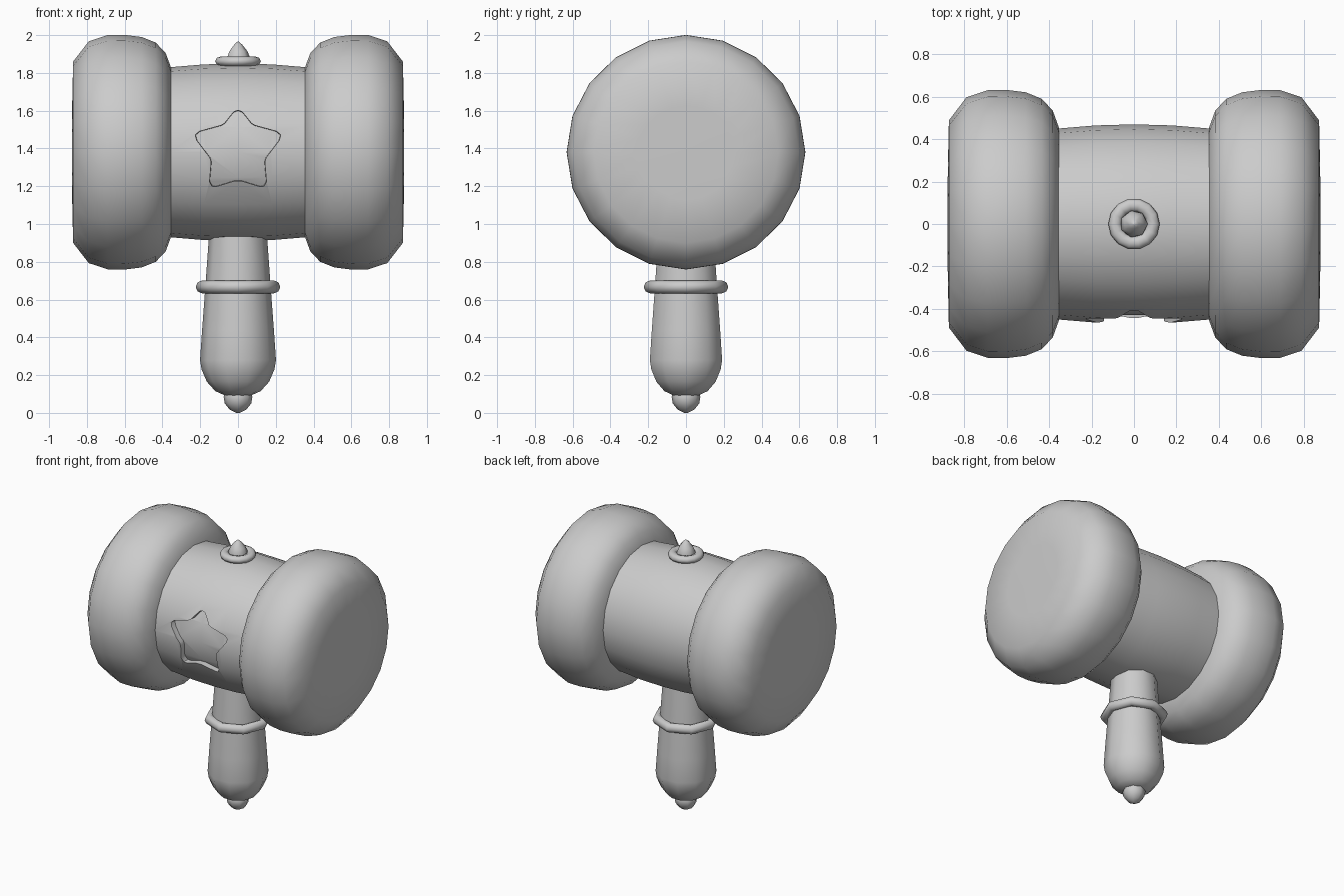
import bpy, bmesh, math
from mathutils import Vector

if "Cube" in bpy.data.objects:
    bpy.data.objects.remove(bpy.data.objects["Cube"])

HEAD_Z = 1.38


def finish(name, bm, angle=45):
    bmesh.ops.recalc_face_normals(bm, faces=bm.faces)
    mesh = bpy.data.meshes.new(name)
    bm.to_mesh(mesh)
    bm.free()
    obj = bpy.data.objects.new(name, mesh)
    bpy.context.collection.objects.link(obj)
    smooth(obj, angle)
    return obj


def smooth(obj, angle):
    bpy.ops.object.select_all(action='DESELECT')
    obj.select_set(True)
    bpy.context.view_layer.objects.active = obj
    bpy.ops.object.shade_smooth_by_angle(angle=math.radians(angle))


def lathe(name, profile, sides, axis='Z', wide=1.0, angle=45):
    """Turn (radius, height) points into a closed solid about z, or about x at head height."""
    bm = bmesh.new()
    rings = []
    for r, h in profile:
        ring = []
        for i in range(sides):
            a = 2 * math.pi * i / sides
            c, s = r * math.cos(a), r * math.sin(a)
            ring.append(bm.verts.new((c, s, h) if axis == 'Z' else (h, s * wide, HEAD_Z + c)))
        rings.append(ring)
    for a, b in zip(rings, rings[1:]):
        for i in range(sides):
            j = (i + 1) % sides
            bm.faces.new((a[i], a[j], b[j], b[i]))
    bm.faces.new(rings[0])
    bm.faces.new(rings[-1])
    return finish(name, bm, angle)


def torus(name, major, minor, z, sides, tube=8, flat=1.0):
    bpy.ops.mesh.primitive_torus_add(location=(0, 0, z), major_radius=major, minor_radius=minor,
                                     major_segments=sides, minor_segments=tube)
    obj = bpy.context.object
    obj.name = name
    obj.scale.z = flat
    smooth(obj, 80)


def cut(obj, cutter):
    mod = obj.modifiers.new("cut", 'BOOLEAN')
    mod.operation = 'DIFFERENCE'
    mod.solver = 'EXACT'
    mod.object = cutter
    bpy.ops.object.select_all(action='DESELECT')
    bpy.context.view_layer.objects.active = obj
    obj.select_set(True)
    bpy.ops.object.modifier_apply(modifier=mod.name)
    bpy.data.objects.remove(cutter, do_unlink=True)


# barrel of the head, slightly bulged
def barrel_shape(name, offset):
    return lathe(name, [(0.447 - offset, -0.42), (0.45 - offset, -0.36), (0.465 - offset, -0.18),
                        (0.47 - offset, 0), (0.465 - offset, 0.18), (0.45 - offset, 0.36),
                        (0.447 - offset, 0.42)], 20, 'X')


barrel = barrel_shape("barrel", 0)

# star-shaped recess in the front, with a floor that follows the barrel
half = [(0.025, 1.605), (0.075, 1.54), (0.095, 1.528), (0.215, 1.495), (0.237, 1.475), (0.228, 1.445),
        (0.155, 1.35), (0.148, 1.325), (0.158, 1.215), (0.145, 1.19), (0.125, 1.187), (0.02, 1.22)]
outline = [(0, 1.615)] + half + [(-x, z) for x, z in reversed(half)]
bm = bmesh.new()
front = [bm.verts.new((x, -0.6, z)) for x, z in outline]
back = [bm.verts.new((x * 0.9, -0.25, 1.39 + (z - 1.39) * 0.9)) for x, z in outline]
bm.faces.new(front)
bm.faces.new(back)
for i in range(len(front)):
    j = (i + 1) % len(front)
    bm.faces.new((front[i], front[j], back[j], back[i]))
star = finish("star_cutter", bm)
cut(star, barrel_shape("star_floor", 0.04))
cut(barrel, star)
smooth(barrel, 35)

# rounded striking ends
cap = [(0.43, 0.35), (0.455, 0.357), (0.525, 0.383), (0.58, 0.435), (0.61, 0.51), (0.621, 0.6),
       (0.62, 0.69), (0.587, 0.79), (0.48, 0.873), (0.25, 0.878), (0.05, 0.88)]
for side, name in ((-1, "left_striking_end"), (1, "right_striking_end")):
    lathe(name, [(r, x * side) for r, x in cap], 20, 'X', 1.018, 60)

# handle, collar and end knob
lathe("handle", [(0.152, 0.96), (0.172, 0.68), (0.178, 0.6), (0.19, 0.44), (0.201, 0.28), (0.193, 0.23),
                 (0.165, 0.165), (0.12, 0.115), (0.07, 0.093)], 10, angle=60)
torus("handle_collar", 0.19, 0.034, 0.667, 8)
lathe("end_knob", [(0.068, 0.11), (0.076, 0.085), (0.07, 0.05), (0.045, 0.018), (0.01, 0.0)], 8, angle=60)

# small ring and stud on top
torus("top_ring", 0.09, 0.031, 1.861, 14, flat=0.85)
lathe("top_stud", [(0.066, 1.83), (0.064, 1.88), (0.05, 1.915), (0.022, 1.95), (0.004, 1.965)], 7, angle=60)
